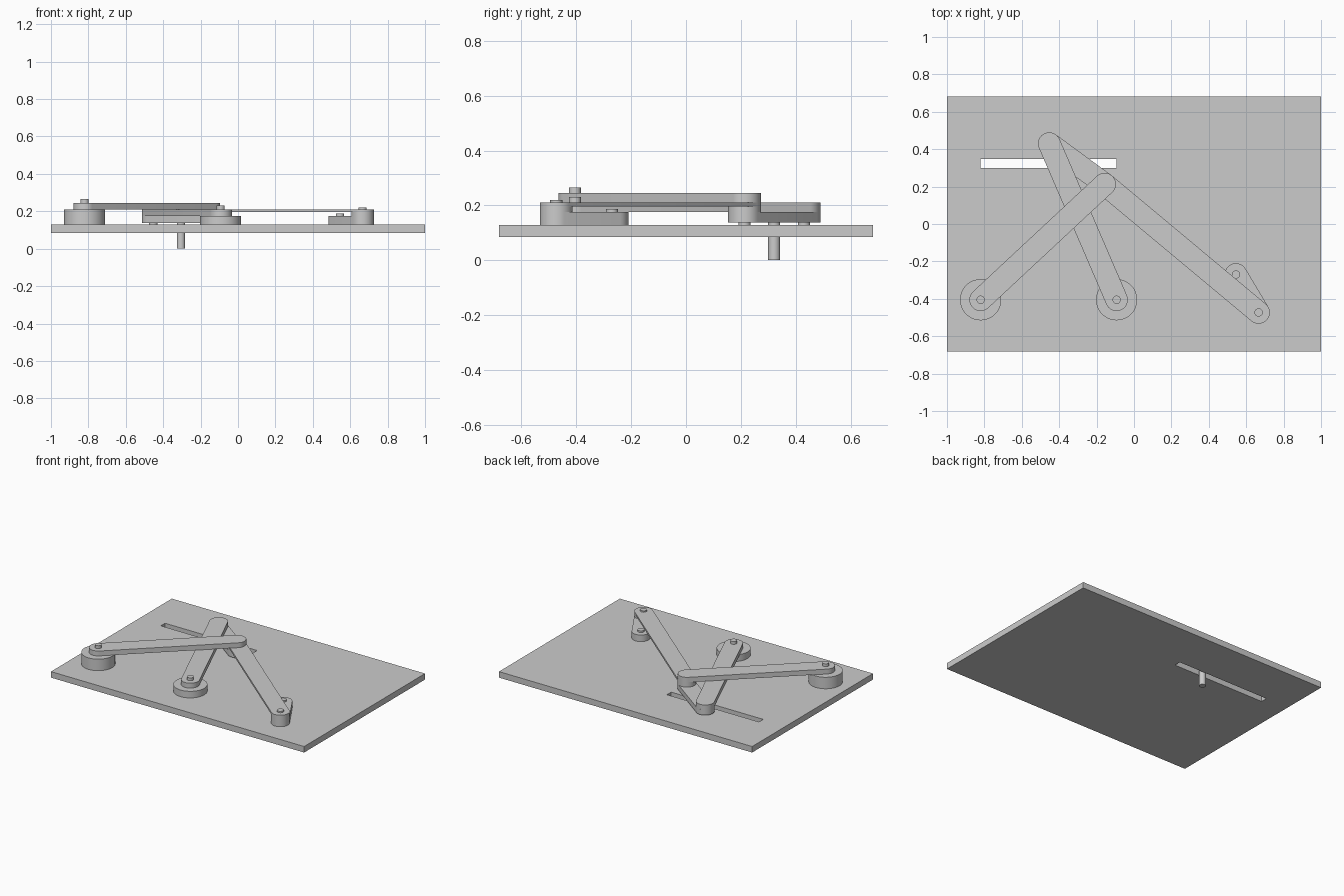
import bpy, bmesh, math
from mathutils import Vector

cube = bpy.data.objects.get("Cube")
if cube:
    bpy.data.objects.remove(cube, do_unlink=True)

grey = bpy.data.materials.new("plain_grey")
grey.use_nodes = True
grey.diffuse_color = (0.6, 0.6, 0.6, 1)
grey.node_tree.nodes["Principled BSDF"].inputs["Base Color"].default_value = (0.6, 0.6, 0.6, 1)


def prism(name, outline, z0, z1, smooth=True):
    """Extrude a counter-clockwise outline from z0 to z1."""
    bm = bmesh.new()
    face = bm.faces.new([bm.verts.new((x, y, z0)) for x, y in outline])
    top = bmesh.ops.extrude_face_region(bm, geom=[face])["geom"]
    verts = [v for v in top if isinstance(v, bmesh.types.BMVert)]
    bmesh.ops.translate(bm, verts=verts, vec=(0, 0, z1 - z0))
    bmesh.ops.recalc_face_normals(bm, faces=bm.faces)
    mesh = bpy.data.meshes.new(name)
    bm.to_mesh(mesh)
    bm.free()
    mesh.materials.append(grey)
    obj = bpy.data.objects.new(name, mesh)
    bpy.context.collection.objects.link(obj)
    if smooth:
        bpy.ops.object.select_all(action='DESELECT')
        obj.select_set(True)
        bpy.context.view_layer.objects.active = obj
        bpy.ops.object.shade_smooth_by_angle(angle=math.radians(30))
    return obj


def arc(center, radius, start, sweep, steps):
    return [(center[0] + radius * math.cos(start + sweep * i / steps),
             center[1] + radius * math.sin(start + sweep * i / steps))
            for i in range(steps + 1)]


def disc(name, center, radius, z0, z1):
    return prism(name, arc(center, radius, 0, math.tau, 48)[:-1], z0, z1)


def link(name, a, b, z0, z1, radius=0.06):
    """Bar with round ends centred on points a and b."""
    angle = math.atan2(b[1] - a[1], b[0] - a[0])
    outline = arc(b, radius, angle - math.pi / 2, math.pi, 24)
    outline += arc(a, radius, angle + math.pi / 2, math.pi, 24)
    return prism(name, outline, z0, z1)


def box(name, x0, x1, y0, y1, z0, z1):
    return prism(name, [(x0, y0), (x1, y0), (x1, y1), (x0, y1)], z0, z1, smooth=False)


# Joint positions
pivot_a = (-0.82, -0.405)
pivot_b = (-0.093, -0.405)
end_a = (-0.157, 0.213)
end_b = (-0.453, 0.43)
mid = Vector(end_a).lerp(Vector(end_b), 0.5)
crank_pivot = (0.545, -0.27)
crank_end = (0.666, -0.473)
FLOOR = 0.128
PIN = 0.022

# Base plate with a guide slot
plate = box("base_plate", -1, 1, -0.682, 0.682, 0.085, FLOOR)
cutter = box("slot_cutter", -0.82, -0.093, 0.30, 0.348, 0.05, 0.2)
cutter.hide_render = True
cut = plate.modifiers.new("slot", 'BOOLEAN')
cut.operation = 'DIFFERENCE'
cut.solver = 'EXACT'
cut.object = cutter
bpy.context.view_layer.objects.active = plate
bpy.ops.object.modifier_apply(modifier=cut.name)
bpy.data.objects.remove(cutter, do_unlink=True)

# Fixed pivots
disc("tall_pivot_base", pivot_a, 0.11, FLOOR, 0.21)
disc("short_pivot_base", pivot_b, 0.11, FLOOR, 0.175)

# Crossed rocker arms and the coupler joining their ends
link("upper_arm", pivot_a, end_a, 0.21, 0.245)
link("lower_arm", pivot_b, end_b, 0.175, 0.21)
link("coupler", end_a, end_b, 0.137, 0.175)

# Drive crank and its connecting rod
link("crank", crank_pivot, crank_end, FLOOR, 0.175)
link("connecting_rod", end_a, crank_end, 0.195, 0.21)
disc("crank_spacer", crank_end, 0.06, 0.175, 0.195)
disc("arm_spacer", end_a, 0.06, 0.175, 0.195)

# Pins
for name, point, z0, z1 in (
    ("upper_arm_pin", pivot_a, 0.2, 0.265),
    ("lower_arm_pin", pivot_b, 0.17, 0.23),
    ("crank_pin", crank_pivot, 0.17, 0.187),
    ("rod_pin", crank_end, 0.2, 0.22),
    ("coupler_front_pin", end_a, FLOOR, 0.14),
    ("coupler_back_pin", end_b, FLOOR, 0.14),
    ("tracing_pin", mid, 0, 0.14),
):
    disc(name, point, PIN, z0, z1)
